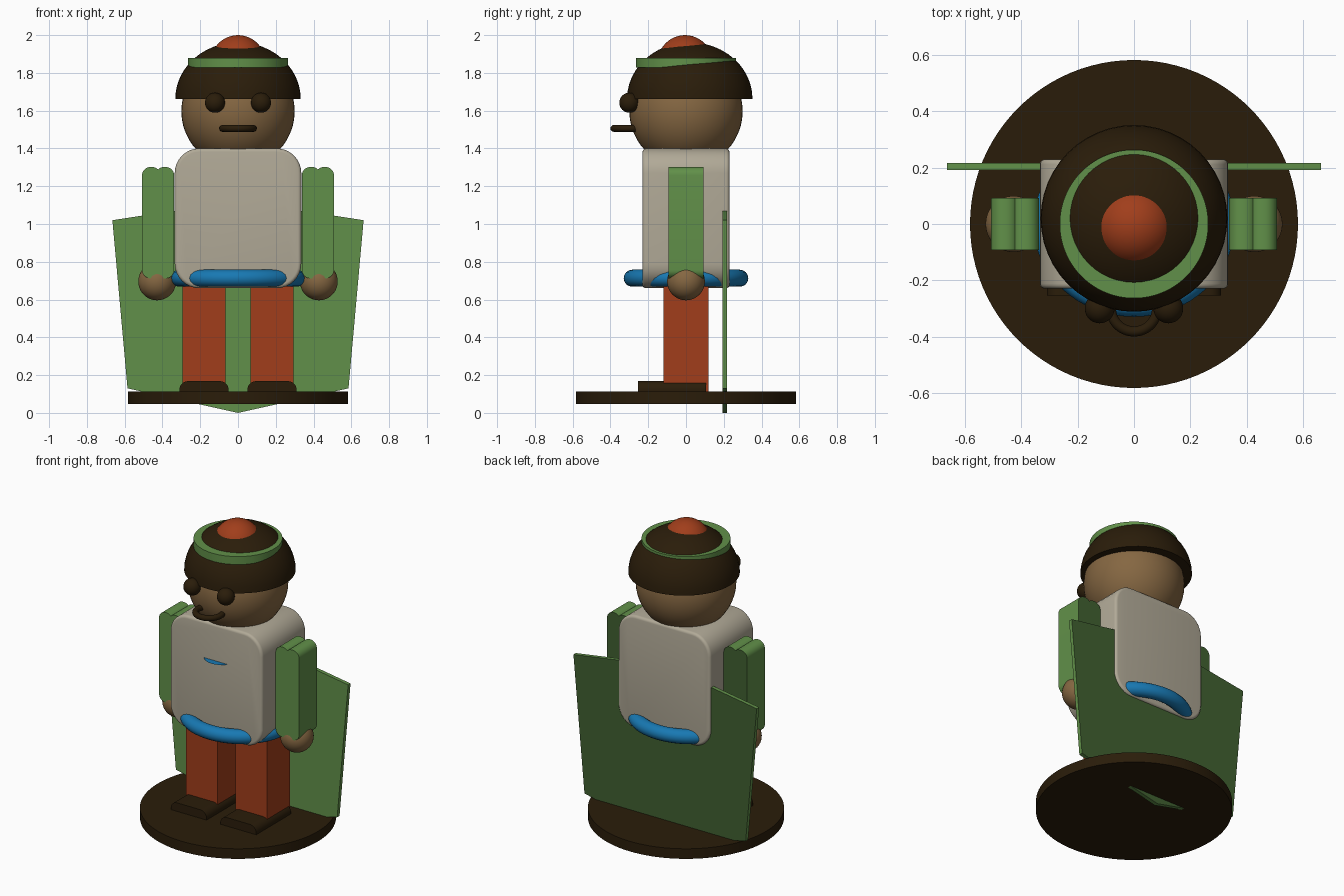
import bpy, bmesh, math

cube = bpy.data.objects.get("Cube")
if cube:
    bpy.data.objects.remove(cube, do_unlink=True)


def material(name, rgb):
    m = bpy.data.materials.new(name)
    m.use_nodes = True
    color = (*rgb, 1)
    m.diffuse_color = color
    node = next(n for n in m.node_tree.nodes if n.type == 'BSDF_PRINCIPLED')
    node.inputs["Base Color"].default_value = color
    return m


brown = material("dark_brown", (.023, .012, .003))
skin = material("skin", (.235, .135, .054))
cream = material("shirt_cream", (.44, .4, .31))
green = material("green", (.12, .28, .067))
dark_green = material("dark_green", (.052, .118, .03))
red = material("rust_red", (.355, .048, .011))
blue = material("belt_blue", (.009, .19, .45))


def finish(ob, name, mat):
    ob.name = ob.data.name = name
    ob.data.materials.append(mat)
    bpy.ops.object.select_all(action='DESELECT')
    ob.select_set(True)
    bpy.context.view_layer.objects.active = ob
    bpy.ops.object.shade_smooth_by_angle(angle=math.radians(35))
    return ob


def sphere(name, mat, loc, r):
    bpy.ops.mesh.primitive_uv_sphere_add(segments=48, ring_count=24, radius=r, location=loc)
    return finish(bpy.context.object, name, mat)


def disc(name, mat, r, z0, z1):
    bpy.ops.mesh.primitive_cylinder_add(vertices=96, radius=r, depth=z1 - z0,
                                        location=(0, 0, (z0 + z1) / 2))
    return finish(bpy.context.object, name, mat)


def ring(name, mat, loc, major, minor):
    bpy.ops.mesh.primitive_torus_add(location=loc, major_radius=major, minor_radius=minor,
                                     major_segments=64, minor_segments=16)
    return finish(bpy.context.object, name, mat)


def slab(name, mat, outline, y0, y1, bevel=0):
    """Extrude an x-z outline from y0 to y1, optionally softening both rims."""
    bm = bmesh.new()
    front = bm.faces.new([bm.verts.new((x, y0, z)) for x, z in outline])
    new = bmesh.ops.extrude_face_region(bm, geom=[front])["geom"]
    bmesh.ops.translate(bm, vec=(0, y1 - y0, 0),
                        verts=[v for v in new if isinstance(v, bmesh.types.BMVert)])
    if bevel:
        rims = [e for e in bm.edges if abs(e.verts[0].co.y - e.verts[1].co.y) < 1e-5]
        bmesh.ops.bevel(bm, geom=rims, offset=bevel, segments=4, profile=.5, affect='EDGES')
    bmesh.ops.recalc_face_normals(bm, faces=bm.faces)
    mesh = bpy.data.meshes.new(name)
    bm.to_mesh(mesh)
    bm.free()
    ob = bpy.data.objects.new(name, mesh)
    bpy.context.collection.objects.link(ob)
    return finish(ob, name, mat)


def darken_back(ob):
    """Give the faces pointing backwards the darker cloth."""
    ob.data.materials.append(dark_green)
    for face in ob.data.polygons:
        face.material_index = int(face.normal.y > .9)


def rounded(cx, cz, w, h, r, steps=8):
    """Rounded rectangle outline around (cx, cz)."""
    pts = []
    for q, (sx, sz) in enumerate([(1, 1), (-1, 1), (-1, -1), (1, -1)]):
        for i in range(steps + 1):
            a = (q + i / steps) * math.pi / 2
            pts.append((cx + sx * (w / 2 - r) + r * math.cos(a),
                        cz + sz * (h / 2 - r) + r * math.sin(a)))
    return pts


# Stand and cape
disc("base", brown, .583, .046, .112)
half = [(0, 0), (.585, .13), (.665, 1.02), (.34, 1.07)]
darken_back(slab("cape", green, half + [(-x, z) for x, z in half[:0:-1]], .192, .217))

# Body, belt and the paper-thin trim peeking out of the chest
slab("torso", cream, rounded(0, 1.03, .67, .74, .13), -.23, .23, .018)
belt = ring("belt", blue, (0, 0, .713), .285, .045)
belt.scale.x = 1.085
bpy.ops.mesh.primitive_circle_add(vertices=64, radius=.103, fill_type='NGON',
                                  location=(0, -.172, 1.16))
finish(bpy.context.object, "chest_trim", blue)

# Limbs, mirrored left and right
for side, s in (("left", 1), ("right", -1)):
    leg = [(s * x, z) for x, z in ((.066, .06), (.294, .06), (.294, .7), (.066, .7))]
    slab(side + "_leg", red, leg, -.118, .118)
    slab(side + "_foot", brown, rounded(s * .18, .118, .26, .1, .045), -.254, .106)
    for part, x in (("inner", .387), ("outer", .459)):
        darken_back(slab(f"{side}_{part}_sleeve", green,
                         rounded(s * x, 1.007, .098, .59, .045), -.092, .092))
    sphere(side + "_hand", skin, (s * .428, 0, .696), .1)
    sphere(side + "_eye", brown, (s * .122, -.3, 1.642), .053)

# Head and mouth
sphere("head", skin, (0, 0, 1.597), .3)
ring("mouth", brown, (0, -.3, 1.506), .082, .018)

# Dome of hair, closed flat underneath
hair = sphere("hair", brown, (0, .02, 1.663), .332)
bm = bmesh.new()
bm.from_mesh(hair.data)
bmesh.ops.bisect_plane(bm, geom=bm.verts[:] + bm.edges[:] + bm.faces[:], dist=1e-5,
                       plane_co=(0, 0, 0), plane_no=(0, 0, 1), clear_inner=True)
bmesh.ops.holes_fill(bm, edges=[e for e in bm.edges if e.is_boundary])
for edge in bm.edges:
    edge.smooth = edge.calc_face_angle(0) < math.radians(35)
bm.to_mesh(hair.data)
bm.free()
hair.scale.z = .9

# Headband and crown button
disc("headband", green, .264, 1.828, 1.88)
sphere("crown_button", red, (0, -.005, 1.855), .145)
